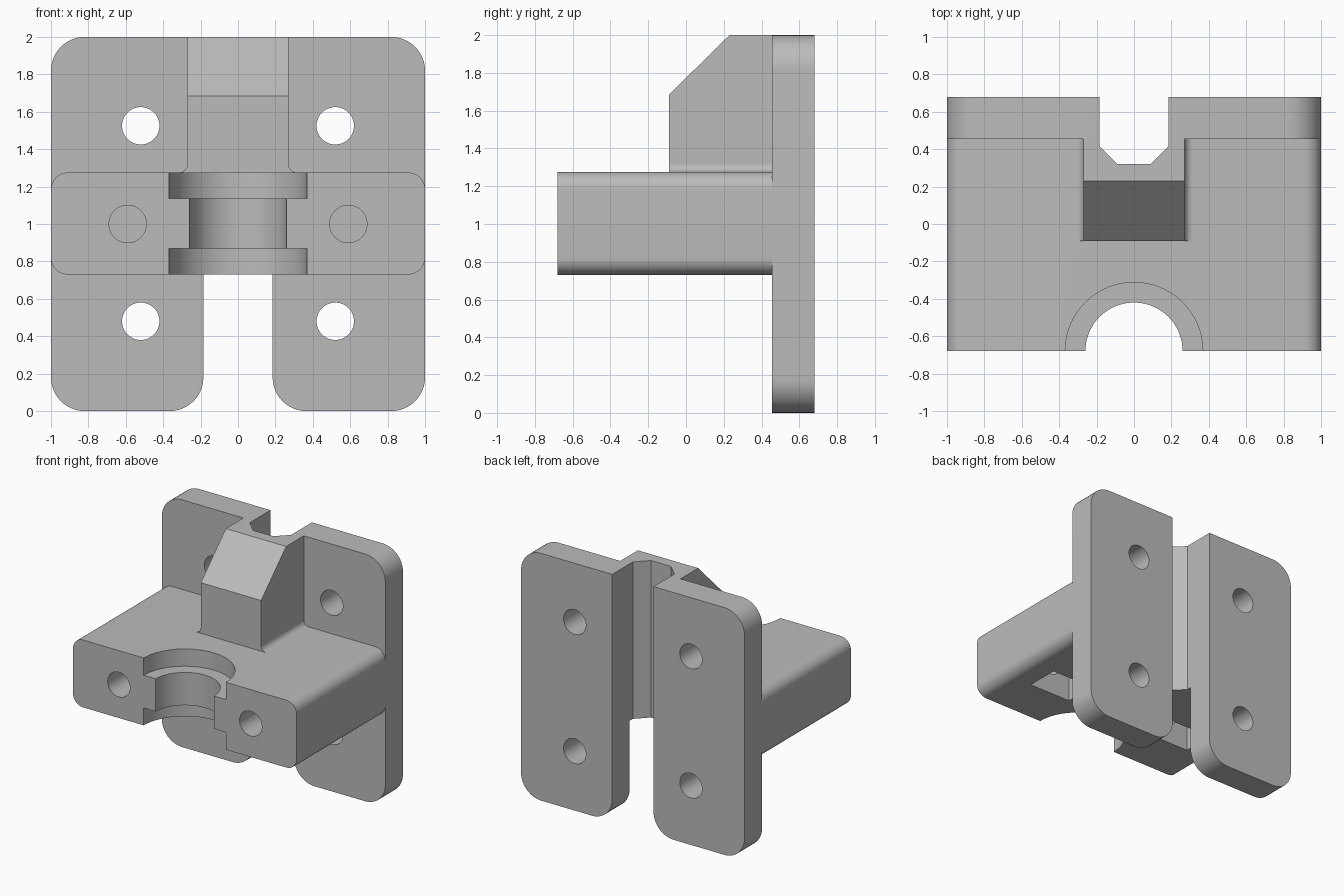
import bpy, bmesh, math
from math import pi, cos, sin

if "Cube" in bpy.data.objects:
    bpy.data.objects.remove(bpy.data.objects["Cube"], do_unlink=True)

GREY = (0.5, 0.5, 0.5, 1)
mat = bpy.data.materials.new("plain grey")
mat.use_nodes = True
mat.diffuse_color = GREY
mat.node_tree.nodes["Principled BSDF"].inputs["Base Color"].default_value = GREY

AXES = {"x": lambda u, v, w: (w, u, v),   # outline in y, z
        "y": lambda u, v, w: (u, w, v),   # outline in x, z
        "z": lambda u, v, w: (u, v, w)}   # outline in x, y


def prism(name, outline, axis, lo, hi):
    """Extrude a closed 2D outline along an axis."""
    place = AXES[axis]
    bm = bmesh.new()
    face = bm.faces.new([bm.verts.new(place(u, v, lo)) for u, v in outline])
    ext = bmesh.ops.extrude_face_region(bm, geom=[face])
    verts = [e for e in ext["geom"] if isinstance(e, bmesh.types.BMVert)]
    shift = place(0, 0, hi - lo)
    bmesh.ops.translate(bm, verts=verts, vec=shift)
    bmesh.ops.recalc_face_normals(bm, faces=bm.faces)
    mesh = bpy.data.meshes.new(name)
    bm.to_mesh(mesh)
    bm.free()
    mesh.materials.append(mat)
    obj = bpy.data.objects.new(name, mesh)
    bpy.context.collection.objects.link(obj)
    return obj


def arc(cx, cy, r, a0, a1, n=12):
    return [(cx + r * cos(a0 + (a1 - a0) * i / n),
             cy + r * sin(a0 + (a1 - a0) * i / n)) for i in range(n + 1)]


def circle(cx, cy, r, n=48):
    return arc(cx, cy, r, 0, 2 * pi, n)[:-1]


def rounded(x0, x1, y0, y1, radii):
    """Rectangle with radii for lower left, lower right, upper right, upper left."""
    corners = [(x0, y0, 1, 1), (x1, y0, -1, 1), (x1, y1, -1, -1), (x0, y1, 1, -1)]
    pts = []
    for i, ((x, y, sx, sy), r) in enumerate(zip(corners, radii)):
        start = pi + i * pi / 2
        pts += arc(x + sx * r, y + sy * r, r, start, start + pi / 2) if r else [(x, y)]
    return pts


def cut(obj, cutters):
    bpy.context.view_layer.objects.active = obj
    for c in cutters:
        c.hide_render = True
        mod = obj.modifiers.new("cut", 'BOOLEAN')
        mod.operation, mod.solver, mod.object = 'DIFFERENCE', 'EXACT', c
        bpy.ops.object.modifier_apply(modifier=mod.name)
        bpy.data.objects.remove(c, do_unlink=True)


def smooth(obj):
    bpy.ops.object.select_all(action='DESELECT')
    obj.select_set(True)
    bpy.context.view_layer.objects.active = obj
    bpy.ops.object.shade_smooth_by_angle(angle=math.radians(30))


def groove():
    """Rear cable channel with a chamfered floor."""
    return prism("groove_cutter", [(-.185, .9), (-.185, .415), (-.09, .32), (.09, .32),
                                   (.185, .415), (.185, .9)], "z", -.2, 2.2)


FRONT, JOIN, BACK = -.68, .455, .68
LOW, HIGH = .73, 1.275
R = .18

for side, s in (("left", 1), ("right", -1)):
    # Mounting plate half with two screw holes
    outline = rounded(.185, 1, 0, 2, (R, R, R, 0))
    plate = prism(side + "_mounting_plate", [(s * x, z) for x, z in outline], "y", JOIN, BACK)
    cut(plate, [prism("hole_cutter", circle(s * .52, z, .1), "y", .3, .9) for z in (.48, 1.525)])
    smooth(plate)

    # Small fillet where the rib meets the shelf
    fillet = [(s * .27, HIGH)] + [(s * x, z) for x, z in arc(.315, HIGH + .045, .045, 1.5 * pi, pi, 8)]
    smooth(prism(side + "_rib_fillet", fillet, "y", -.09, JOIN))

# Shelf with stepped half-round seat, screw holes and nut slots
shelf = prism("shelf", rounded(-1, 1, LOW, HIGH, (.09,) * 4), "y", FRONT, JOIN)
cutters = [groove(), prism("seat_cutter", circle(0, FRONT, .26, 64), "z", .5, 1.5)]
for z0, z1 in ((.5, .87), (1.135, 1.5)):
    cutters.append(prism("collar_cutter", circle(0, FRONT, .368, 64), "z", z0, z1))
for s in (1, -1):
    x = s * .59
    cutters.append(prism("screw_cutter", circle(x, 1, .1), "y", -.9, .05))
    cutters.append(prism("nut_cutter", rounded(x - .19, x + .19, -.3, -.03, (0,) * 4), "z", .5, 1.18))
cut(shelf, cutters)
smooth(shelf)

# Central rib with sloped top
rib = prism("center_rib", [(-.09, HIGH), (JOIN, HIGH), (JOIN, 2), (.23, 2), (-.09, 1.685)],
            "x", -.27, .27)
cut(rib, [groove()])
smooth(rib)
